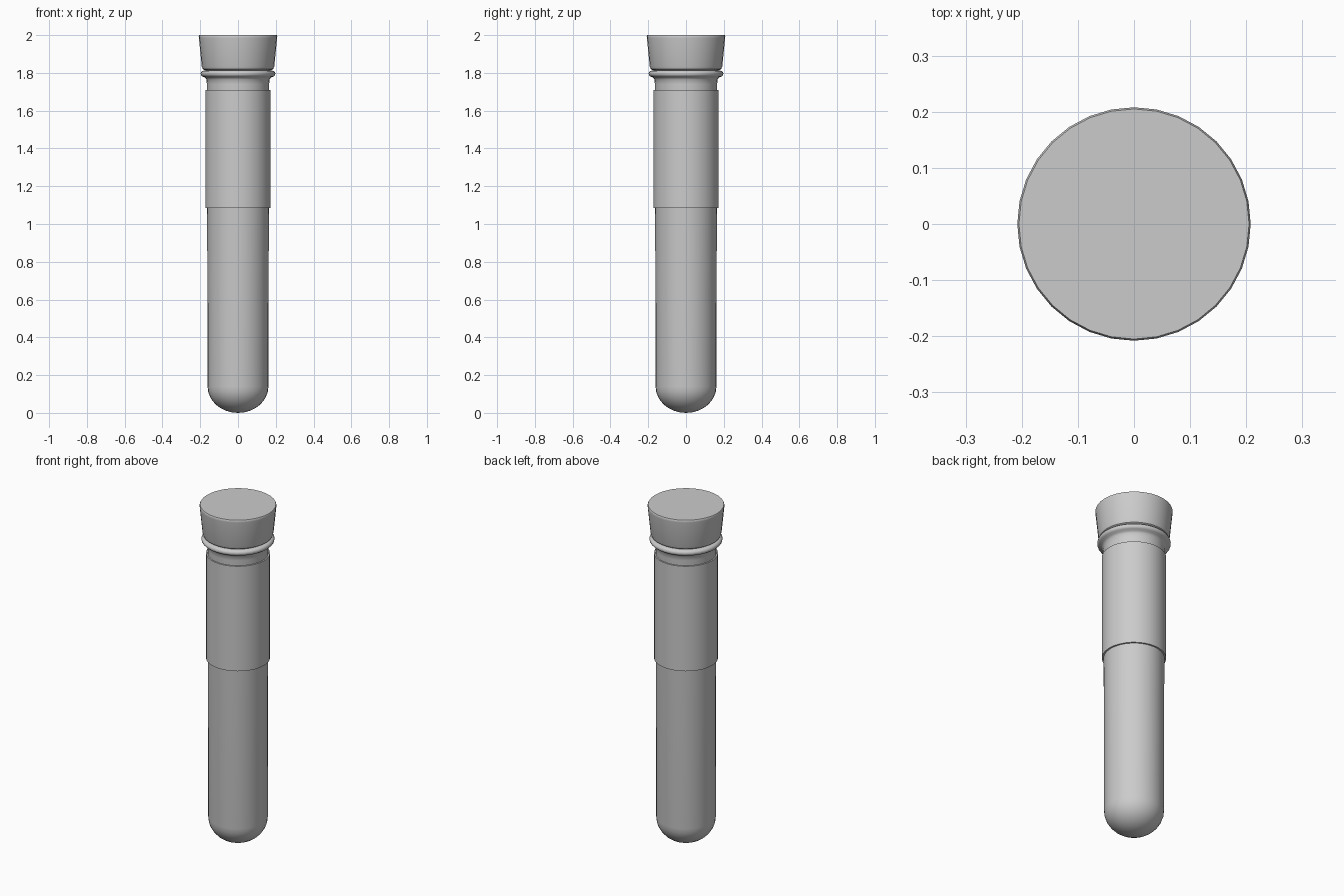
import bpy, bmesh, math

if "Cube" in bpy.data.objects:
    bpy.data.objects.remove(bpy.data.objects["Cube"])

SIDES = 32


def lathe(name, profile, closed=False):
    """Revolve (radius, z) points around the z axis."""
    bm = bmesh.new()
    rings = []
    for r, z in profile:
        if r < 1e-6:
            rings.append([bm.verts.new((0, 0, z))] * SIDES)
        else:
            rings.append([bm.verts.new((r * math.cos(2 * math.pi * i / SIDES),
                                        r * math.sin(2 * math.pi * i / SIDES), z))
                          for i in range(SIDES)])
    pairs = list(zip(rings, rings[1:]))
    if closed:
        pairs.append((rings[-1], rings[0]))
    for a, b in pairs:
        for i in range(SIDES):
            j = (i + 1) % SIDES
            bm.faces.new(list(dict.fromkeys((a[i], a[j], b[j], b[i]))))
    bmesh.ops.recalc_face_normals(bm, faces=bm.faces)
    mesh = bpy.data.meshes.new(name)
    bm.to_mesh(mesh)
    bm.free()
    obj = bpy.data.objects.new(name, mesh)
    bpy.context.collection.objects.link(obj)
    bpy.ops.object.select_all(action='DESELECT')
    obj.select_set(True)
    bpy.context.view_layer.objects.active = obj
    bpy.ops.object.shade_smooth_by_angle(angle=math.radians(35))
    return obj


def dome(r, z0, h, n=8):
    """Rounded bottom from the pole at z0 up to radius r."""
    return [(r * math.sin(t), z0 + h * (1 - math.cos(t)))
            for t in (math.pi / 2 * k / n for k in range(n + 1))]


# Glass tube: round bottom, straight wall, rolled lip, inner wall
outer = dome(0.161, 0.0, 0.14)
lip = [(0.165, 1.74), (0.167, 1.765), (0.175, 1.776), (0.189, 1.781), (0.196, 1.788),
       (0.198, 1.796), (0.195, 1.805), (0.187, 1.811), (0.172, 1.812), (0.155, 1.806)]
inner = [(0.148, 1.78)] + dome(0.146, 0.015, 0.13)[::-1]
lathe("glass_tube", outer + lip + inner)

# Label sleeve wrapped around the upper tube
lathe("label_sleeve", [(0.163, 1.085), (0.173, 1.085), (0.173, 1.71), (0.163, 1.71)], closed=True)

# Tapered stopper with its plug inside the tube mouth
lathe("stopper", [(0, 1.62), (0.135, 1.62), (0.145, 1.80), (0.165, 1.812), (0.178, 1.815),
                  (0.187, 1.821), (0.192, 1.835), (0.207, 1.985), (0.208, 1.994),
                  (0.205, 2.0), (0, 2.0)])
